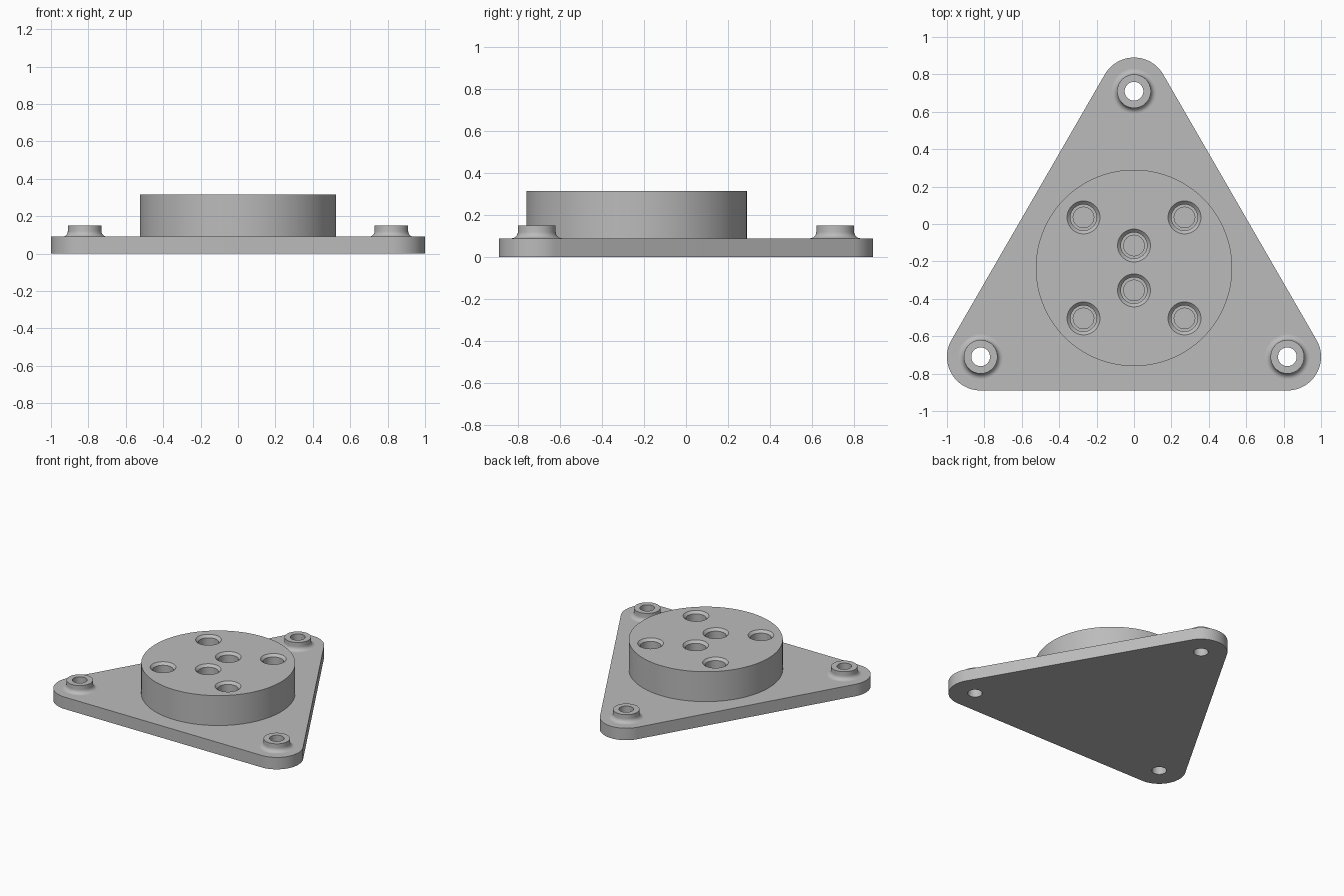
import bpy, bmesh, math
from math import sin, cos, pi

cube = bpy.data.objects.get("Cube")
if cube:
    bpy.data.objects.remove(cube, do_unlink=True)

PLATE_TOP, BOSS_TOP, HUB_TOP = 0.09, 0.15, 0.315
CORNERS = [(0.82, -0.71), (0, 0.71), (-0.82, -0.71)]
HUB_Y = -0.235

grey = bpy.data.materials.new("plain grey")
grey.use_nodes = True
colour = (0.5, 0.5, 0.5, 1)
grey.diffuse_color = colour
grey.node_tree.nodes["Principled BSDF"].inputs["Base Color"].default_value = colour


def make(name, bm):
    bmesh.ops.recalc_face_normals(bm, faces=bm.faces)
    mesh = bpy.data.meshes.new(name)
    bm.to_mesh(mesh)
    bm.free()
    mesh.materials.append(grey)
    ob = bpy.data.objects.new(name, mesh)
    bpy.context.collection.objects.link(ob)
    return ob


def lathe(name, profile, centre, capped=True, sides=64):
    """Turn (radius, z) points about a vertical axis through centre."""
    bm = bmesh.new()
    rings = [[bm.verts.new((centre[0] + r * cos(2 * pi * i / sides),
                            centre[1] + r * sin(2 * pi * i / sides), z))
              for i in range(sides)] for r, z in profile]
    for a, b in zip(rings, rings[1:]):
        for i in range(sides):
            j = (i + 1) % sides
            bm.faces.new((a[i], a[j], b[j], b[i]))
    if capped:
        bm.faces.new(rings[0])
        bm.faces.new(rings[-1])
    return make(name, bm)


def activate(ob):
    bpy.ops.object.select_all(action='DESELECT')
    ob.select_set(True)
    bpy.context.view_layer.objects.active = ob


def cut(ob, cutters):
    activate(ob)
    for c in cutters:
        mod = ob.modifiers.new("hole", 'BOOLEAN')
        mod.operation, mod.solver, mod.object = 'DIFFERENCE', 'EXACT', c
        bpy.ops.object.modifier_apply(modifier=mod.name)
        bpy.data.objects.remove(c, do_unlink=True)


# Triangular base plate: three rounded corners, extruded upwards
bm = bmesh.new()
outline = []
for k, (x, y) in enumerate(CORNERS):
    for i in range(25):
        a = -pi / 2 + 2 * pi / 3 * (k + i / 24)
        outline.append(bm.verts.new((x + 0.18 * cos(a), y + 0.18 * sin(a), 0)))
base = bm.faces.new(outline)
top = bmesh.ops.extrude_face_region(bm, geom=[base], use_keep_orig=True)
bmesh.ops.translate(bm, vec=(0, 0, PLATE_TOP),
                    verts=[v for v in top["geom"] if isinstance(v, bmesh.types.BMVert)])
plate = make("base_plate", bm)
cut(plate, [lathe("bore", [(0.05, -0.1), (0.05, 0.2)], c) for c in CORNERS])

# Round hub with six chamfered, stepped blind holes
hub = lathe("hub", [(0.525, PLATE_TOP), (0.525, HUB_TOP)], (0, HUB_Y), sides=128)
pocket = [(0.088, 0.05), (0.088, 0), (0.07, -0.018), (0.07, -0.12),
          (0.055, -0.12), (0.055, -0.15)]
spots = [(0, 0.12), (0, -0.12)] + [(sx * 0.27, sy * 0.27) for sx in (-1, 1) for sy in (-1, 1)]
cut(hub, [lathe("pocket", [(r, HUB_TOP + z) for r, z in pocket], (x, HUB_Y + y))
          for x, y in spots])

# Bored bosses with a concave fillet at the foot
fillet = [(0.12 - 0.03 * sin(pi / 2 * i / 8), PLATE_TOP + 0.03 * (1 - cos(pi / 2 * i / 8)))
          for i in range(9)]
profile = fillet + [(0.09, BOSS_TOP), (0.05, BOSS_TOP), (0.05, PLATE_TOP)]
bosses = [lathe(n + "_boss", profile, c, capped=False)
          for n, c in zip(("front_left", "back", "front_right"), CORNERS)]

for ob in [plate, hub] + bosses:
    activate(ob)
    bpy.ops.object.shade_smooth_by_angle(angle=math.radians(30))
